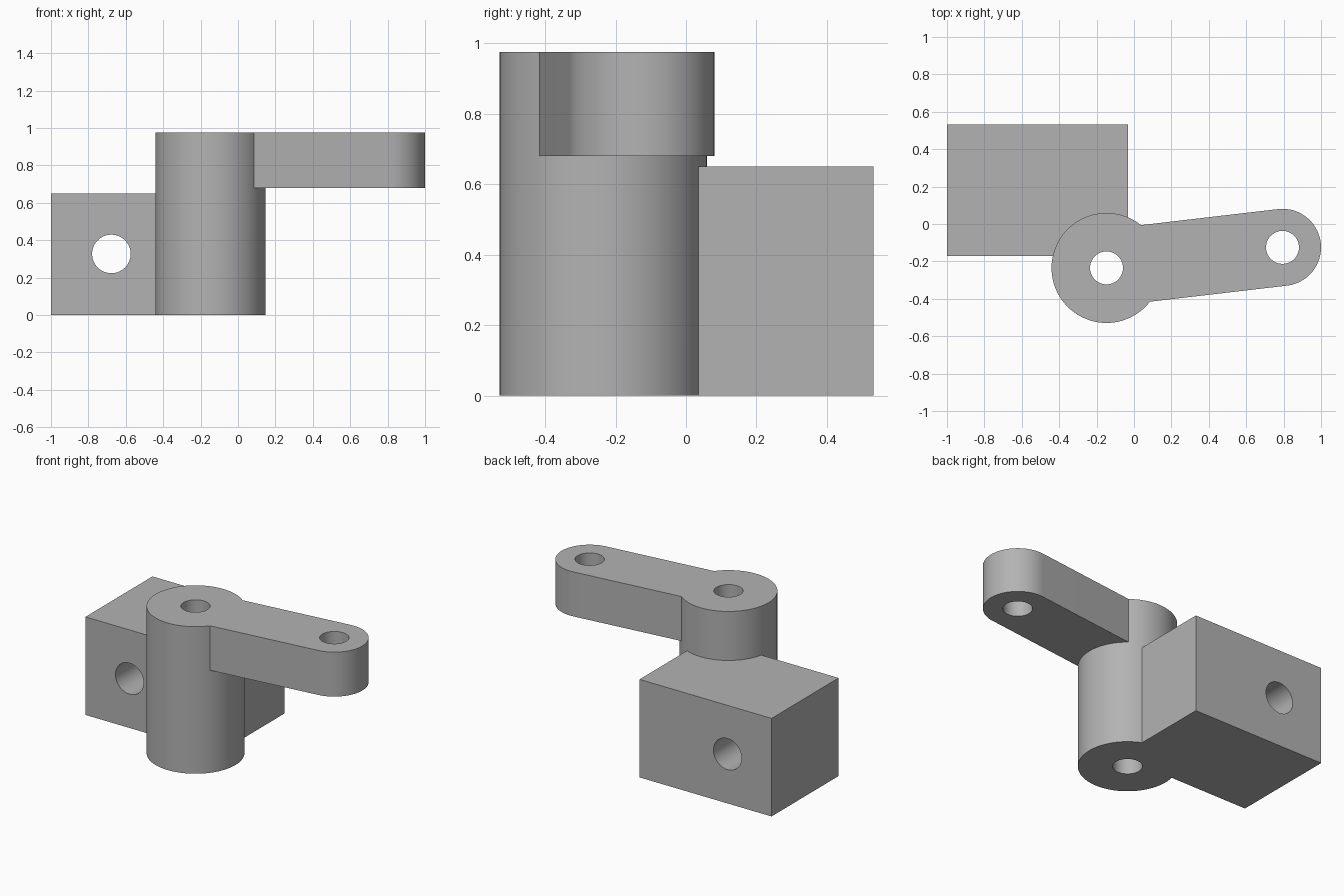
import bpy, bmesh
from math import cos, sin, pi, atan2, radians
from mathutils import Vector, Matrix

default = bpy.data.objects.get("Cube")
if default:
    bpy.data.objects.remove(default, do_unlink=True)

grey = bpy.data.materials.new("plain grey")
grey.use_nodes = True
colour = (0.45, 0.45, 0.45, 1)
grey.diffuse_color = colour
grey.node_tree.nodes["Principled BSDF"].inputs["Base Color"].default_value = colour

HEIGHT = 0.975
POST = Vector((-0.147, -0.235))
TIP = Vector((0.794, -0.125))
POST_R, TIP_R, PIN_R = 0.294, 0.206, 0.088


def arc(centre, radius, start, sweep, steps):
    return [(centre.x + radius * cos(start + sweep * i / steps),
             centre.y + radius * sin(start + sweep * i / steps)) for i in range(steps + 1)]


def circle(centre, radius, sides=96):
    return arc(centre, radius, 0, 2 * pi, sides)[:-1]


def prism(name, outline, z0, z1):
    """Extrude a counter-clockwise outline from z0 to z1."""
    bm = bmesh.new()
    base = bm.faces.new([bm.verts.new((x, y, z0)) for x, y in outline])
    top = bmesh.ops.extrude_face_region(bm, geom=[base])["geom"]
    bmesh.ops.translate(bm, vec=(0, 0, z1 - z0),
                        verts=[v for v in top if isinstance(v, bmesh.types.BMVert)])
    bmesh.ops.recalc_face_normals(bm, faces=bm.faces)
    mesh = bpy.data.meshes.new(name)
    bm.to_mesh(mesh)
    bm.free()
    mesh.materials.append(grey)
    obj = bpy.data.objects.new(name, mesh)
    bpy.context.collection.objects.link(obj)
    return obj


def combine(target, tool, operation):
    """Apply a boolean and remove the tool."""
    mod = target.modifiers.new(tool.name, 'BOOLEAN')
    mod.object, mod.operation, mod.solver = tool, operation, 'EXACT'
    bpy.ops.object.select_all(action='DESELECT')
    bpy.context.view_layer.objects.active = target
    target.select_set(True)
    bpy.ops.object.modifier_apply(modifier=mod.name)
    bpy.data.objects.remove(tool, do_unlink=True)


# Upright post, the swinging arm with its rounded tip, and the mounting block
body = prism("crank_bracket", circle(POST, POST_R), 0, HEIGHT)

along = TIP - POST
angle = atan2(along.y, along.x)
side = Vector((-sin(angle), cos(angle))) * TIP_R
arm_outline = [tuple(POST + side), tuple(POST - side)] + arc(TIP, TIP_R, angle - pi / 2, pi, 48)
arm = prism("arm", arm_outline, 0.68, HEIGHT)

block = prism("mounting_block",
              [(-1, -0.17), (-0.032, -0.17), (-0.032, 0.532), (-1, 0.532)], 0, 0.65)
for part in (arm, block):
    combine(body, part, 'UNION')

# Vertical pin holes through post and arm tip
for name, centre in (("post_hole", POST), ("tip_hole", TIP)):
    combine(body, prism(name, circle(centre, PIN_R, 64), -0.5, 1.5), 'DIFFERENCE')

# Horizontal bolt hole through the block
bolt = prism("bolt_hole", circle(Vector((0, 0)), 0.103, 64), -1, 1)
bolt.data.transform(Matrix.Translation((-0.677, 0, 0.327)) @ Matrix.Rotation(radians(90), 4, 'X'))
combine(body, bolt, 'DIFFERENCE')

bpy.context.view_layer.objects.active = body
body.select_set(True)
bpy.ops.object.shade_smooth_by_angle(angle=radians(30))
